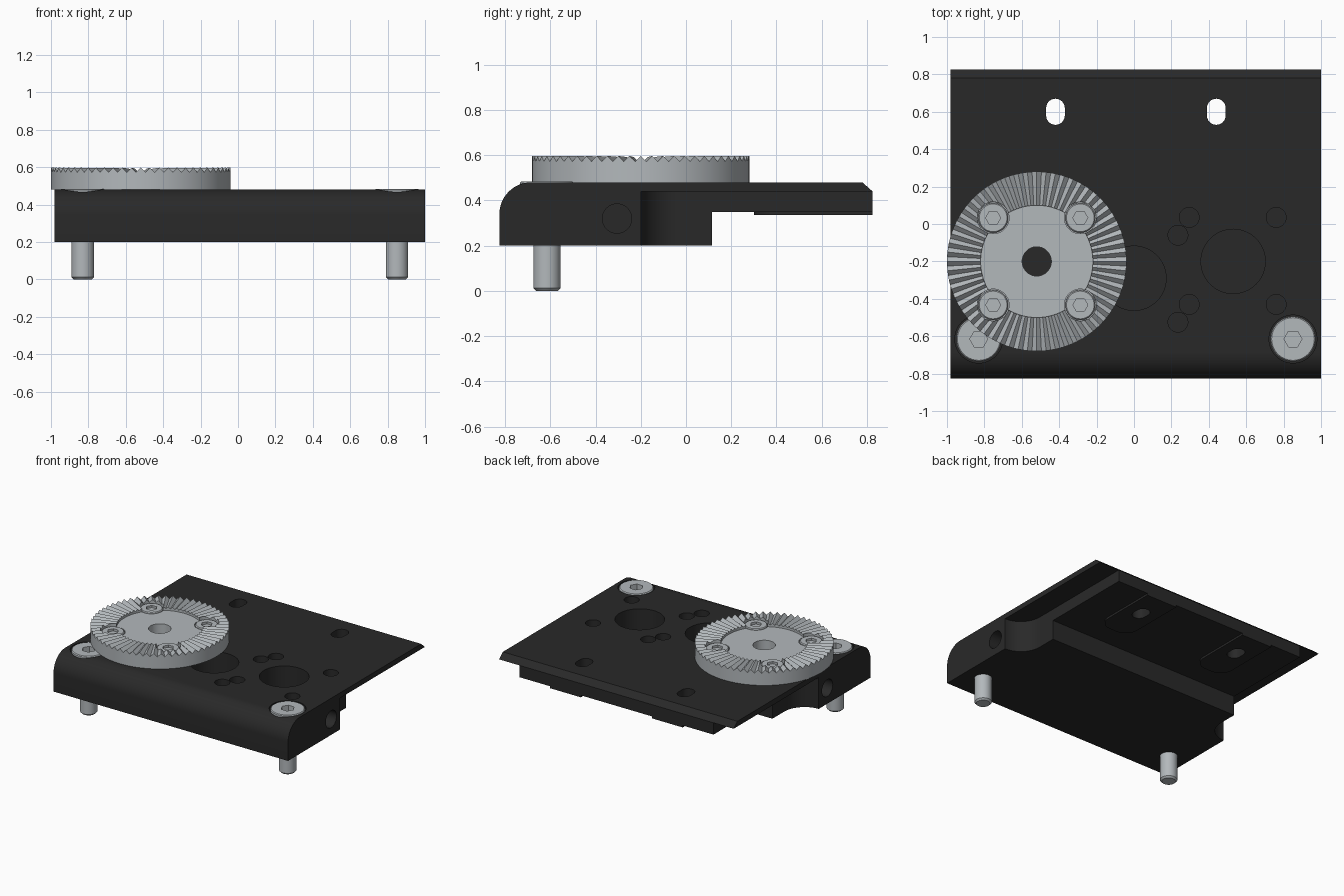
import bpy, bmesh
from math import sin, cos, pi, radians
from mathutils import Vector

if "Cube" in bpy.data.objects:
    bpy.data.objects.remove(bpy.data.objects["Cube"])

CX = 0.01                                  # symmetry line of the plate


def material(name, rgb):
    m = bpy.data.materials.new(name)
    m.diffuse_color = (*rgb, 1)
    m.use_nodes = True
    m.node_tree.nodes["Principled BSDF"].inputs["Base Color"].default_value = m.diffuse_color
    return m


BLACK = material("black_anodised", (0.022, 0.022, 0.022))
STEEL = material("steel", (0.45, 0.48, 0.5))


def finish(name, bm, mat=None):
    bmesh.ops.recalc_face_normals(bm, faces=bm.faces)
    me = bpy.data.meshes.new(name)
    bm.to_mesh(me)
    bm.free()
    ob = bpy.data.objects.new(name, me)
    bpy.context.collection.objects.link(ob)
    if mat:
        me.materials.append(mat)
    return ob


def prism(name, pts, lo, hi, axis="z", mat=None):
    """Extrude an outline along z (points x,y) or along x (points y,z)."""
    bm = bmesh.new()
    at = (lambda p, h: (p[0], p[1], h)) if axis == "z" else (lambda p, h: (h, p[0], p[1]))
    face = bm.faces.new([bm.verts.new(at(p, lo)) for p in pts])
    new = bmesh.ops.extrude_face_region(bm, geom=[face])["geom"]
    step = Vector(at((0, 0), hi - lo))
    bmesh.ops.translate(bm, vec=step, verts=[v for v in new if isinstance(v, bmesh.types.BMVert)])
    return finish(name, bm, mat)


def arc(cx, cy, r, a0, a1, n):
    return [(cx + r * cos(radians(a0 + (a1 - a0) * i / n)),
             cy + r * sin(radians(a0 + (a1 - a0) * i / n))) for i in range(n + 1)]


def circle(cx, cy, r, n=48):
    return arc(cx, cy, r, 0, 360, n)[:-1]


def ringed(name, rings, n, mat, z_shift=None, closed=False):
    """Skin stacked circular rings (radius, z); z_shift offsets every other step."""
    bm = bmesh.new()
    rows = []
    for k, (r, z) in enumerate(rings):
        dz = z_shift[k] if z_shift else 0
        rows.append([bm.verts.new((r * cos(2 * pi * i / n), r * sin(2 * pi * i / n),
                                   z - dz * (i % 2))) for i in range(n)])
    pairs = list(zip(rows, rows[1:]))
    if closed:
        pairs.append((rows[-1], rows[0]))
    else:
        bm.faces.new(rows[0])
        bm.faces.new(rows[-1])
    for a, b in pairs:
        for i in range(n):
            j = (i + 1) % n
            bm.faces.new((a[i], a[j], b[j], b[i]))
    return finish(name, bm, mat)


def cut(ob, cutter):
    mod = ob.modifiers.new("cut", "BOOLEAN")
    mod.operation, mod.solver, mod.object = "DIFFERENCE", "EXACT", cutter
    bpy.context.view_layer.objects.active = ob
    bpy.ops.object.modifier_apply(modifier=mod.name)
    bpy.data.objects.remove(cutter, do_unlink=True)


def smooth(ob):
    bpy.ops.object.select_all(action="DESELECT")
    ob.select_set(True)
    bpy.context.view_layer.objects.active = ob
    bpy.ops.object.shade_smooth_by_angle(angle=radians(28))


def screw(name, x, y, bottom, top, head_h, head_r, shank_r, socket_r):
    """Cap screw with a chamfered tip and a hex socket."""
    c = 0.012
    ob = ringed(name, [(shank_r - c, bottom), (shank_r, bottom + c), (shank_r, top - head_h),
                       (head_r, top - head_h), (head_r, top - 0.006), (head_r - 0.006, top)], 40, STEEL)
    cut(ob, prism("socket", circle(0, 0, socket_r, 6), top - head_h * 0.6, top + 0.05))
    ob.location = (x, y, 0)
    smooth(ob)


# plate: side profile extruded across the width
profile = ([(-0.825, 0.2)] + arc(-0.685, 0.34, 0.14, 180, 90, 14) +
           [(0.78, 0.48), (0.825, 0.44), (0.825, 0.35), (0.115, 0.35), (0.115, 0.2)])
plate = prism("plate", profile, CX - 0.99, CX + 0.99, "x", BLACK)

# both flanks relieved behind the front block, leaving a thin lip on top
for s in (1, -1):
    relief = ([(1.2, -0.2)] + arc(0.99, -0.03, 0.17, 270, 180, 12) + [(0.82, 1), (1.2, 1)])
    cut(plate, prism("relief", [(CX + s * x, y) for x, y in relief], 0.1, 0.44))
    # threaded side hole
    ends = sorted((CX + s * 0.8, CX + s * 1.1))
    cut(plate, prism("side_hole", circle(-0.305, 0.32, 0.065, 32), *ends, "x"))
    # counterbore and clearance hole for the mounting screw
    cut(plate, prism("counterbore", circle(CX + s * 0.84, -0.615, 0.128), 0.36, 0.6))
    cut(plate, prism("clearance", circle(CX + s * 0.84, -0.615, 0.062), 0.1, 0.4))
    # elongated slot
    slot = (arc(CX + s * 0.43, 0.62, 0.05, 0, 180, 12) + arc(CX + s * 0.43, 0.58, 0.05, 180, 360, 12))
    cut(plate, prism("slot_cut", slot, 0.1, 0.6))

# blind holes in the top face
for x, y in [(0.53, -0.2), (0.0, -0.29), (-0.52, -0.2)]:
    cut(plate, prism("big_hole", circle(x, y, 0.172, 64), 0.32, 0.6))
for x, y in [(0.295, 0.035), (0.235, -0.06), (0.76, 0.035),
             (0.295, -0.43), (0.235, -0.525), (0.76, -0.43)]:
    cut(plate, prism("small_hole", circle(x, y, 0.053, 32), 0.37, 0.6))
smooth(plate)

# thin slotted pads under the rear, rounded at their front end
for s, side in ((1, "right"), (-1, "left")):
    px = CX + s * 0.43
    outline = ([(px + 0.13, 0.825), (px - 0.13, 0.825)] +
               arc(px - 0.03, 0.4, 0.1, 180, 270, 8) + arc(px + 0.03, 0.4, 0.1, 270, 360, 8))
    pad = prism("pad_" + side, outline, 0.335, 0.352, "z", BLACK)
    cut(pad, prism("slot_cut", arc(px, 0.62, 0.05, 0, 180, 12) + arc(px, 0.58, 0.05, 180, 360, 12), 0.1, 0.6))
    smooth(pad)
    # mounting screws through the front block
    screw("mounting_screw_" + side, CX + s * 0.84, -0.615, 0, 0.483, 0.12, 0.12, 0.06, 0.048)

# toothed rosette: 60 radial teeth around a sunken floor
RX, RY, OFF = -0.52, -0.2, 0.233
rosette = ringed("rosette", [(0.078, 0.48), (0.48, 0.48), (0.48, 0.597), (0.3, 0.592),
                             (0.3, 0.565), (0.078, 0.565)], 120, STEEL,
                 z_shift=[0, 0, 0.025, 0.014, 0, 0], closed=True)
spots = [(sx * OFF, sy * OFF) for sx in (1, -1) for sy in (1, -1)]
for x, y in spots:
    cut(rosette, prism("screw_seat", circle(x, y, 0.085), 0.555, 0.7))
rosette.location = (RX, RY, 0)
smooth(rosette)
for i, (x, y) in enumerate(spots):
    screw("rosette_screw_%d" % (i + 1), RX + x, RY + y, 0.4, 0.572, 0.06, 0.08, 0.045, 0.04)
